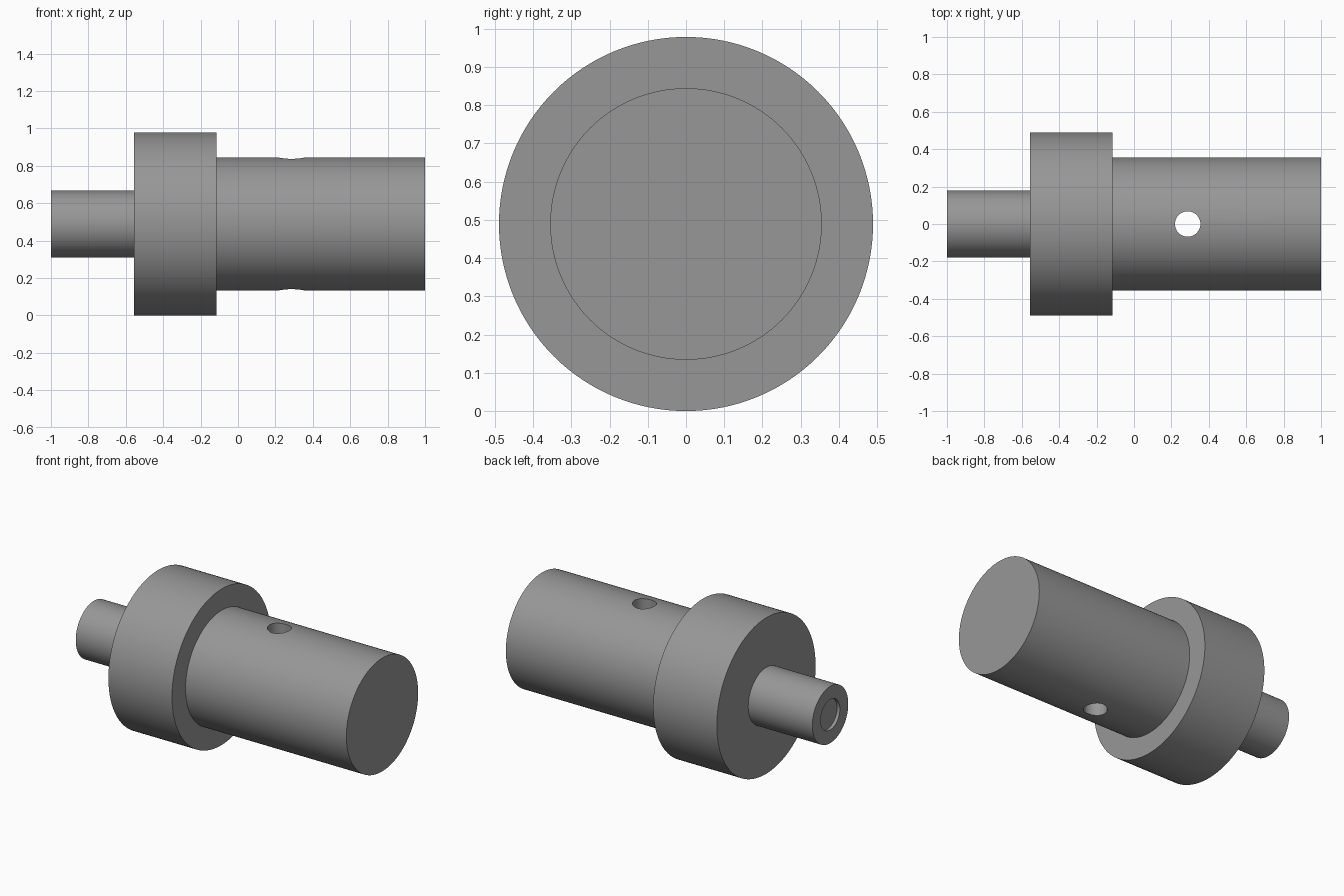
import bpy, bmesh, math
from mathutils import Matrix

if "Cube" in bpy.data.objects:
    bpy.data.objects.remove(bpy.data.objects["Cube"])

R = 0.489          # collar radius, also the axis height
SEG = 128

steel = bpy.data.materials.new("steel_grey")
steel.diffuse_color = (0.31, 0.31, 0.31, 1)
steel.use_nodes = True
steel.node_tree.nodes["Principled BSDF"].inputs["Base Color"].default_value = steel.diffuse_color


def cylinder(name, radius, depth, matrix, seg):
    me = bpy.data.meshes.new(name)
    bm = bmesh.new()
    bmesh.ops.create_cone(bm, cap_ends=True, segments=seg, radius1=radius,
                          radius2=radius, depth=depth, matrix=matrix)
    bm.to_mesh(me)
    bm.free()
    ob = bpy.data.objects.new(name, me)
    bpy.context.collection.objects.link(ob)
    me.materials.append(steel)
    return ob


# Turned profile (x, radius): recessed stub end, stub, collar, main barrel
profile = [(-0.98, 0), (-0.98, 0.095), (-1, 0.095), (-1, 0.178),
           (-0.556, 0.178), (-0.556, R), (-0.115, R), (-0.115, 0.355),
           (1, 0.355), (1, 0)]
bm = bmesh.new()
verts = [bm.verts.new((x, 0, r)) for x, r in profile]
edges = [bm.edges.new(pair) for pair in zip(verts, verts[1:])]
bmesh.ops.spin(bm, geom=verts + edges, cent=(0, 0, 0), axis=(1, 0, 0),
               angle=math.tau, steps=SEG, use_merge=True)
bmesh.ops.remove_doubles(bm, verts=bm.verts, dist=1e-5)
bmesh.ops.recalc_face_normals(bm, faces=bm.faces)
bmesh.ops.translate(bm, verts=bm.verts, vec=(0, 0, R))
me = bpy.data.meshes.new("stepped_shaft")
bm.to_mesh(me)
bm.free()
me.materials.append(steel)
shaft = bpy.data.objects.new("stepped_shaft", me)
bpy.context.collection.objects.link(shaft)

# Vertical pin hole right through the barrel
cutter = cylinder("pin_hole_cutter", 0.068, 1.2,
                  Matrix.Translation((0.287, 0, R)), 64)
cutter.hide_render = True
cutter.hide_set(True)
cut = shaft.modifiers.new("pin_hole", 'BOOLEAN')
cut.operation = 'DIFFERENCE'
cut.solver = 'EXACT'
cut.object = cutter

# Apply the cut, then smooth the round faces and keep the edges sharp
bpy.context.view_layer.objects.active = shaft
shaft.select_set(True)
bpy.ops.object.modifier_apply(modifier=cut.name)
bpy.data.objects.remove(cutter)
bpy.ops.object.shade_smooth_by_angle(angle=math.radians(30))
